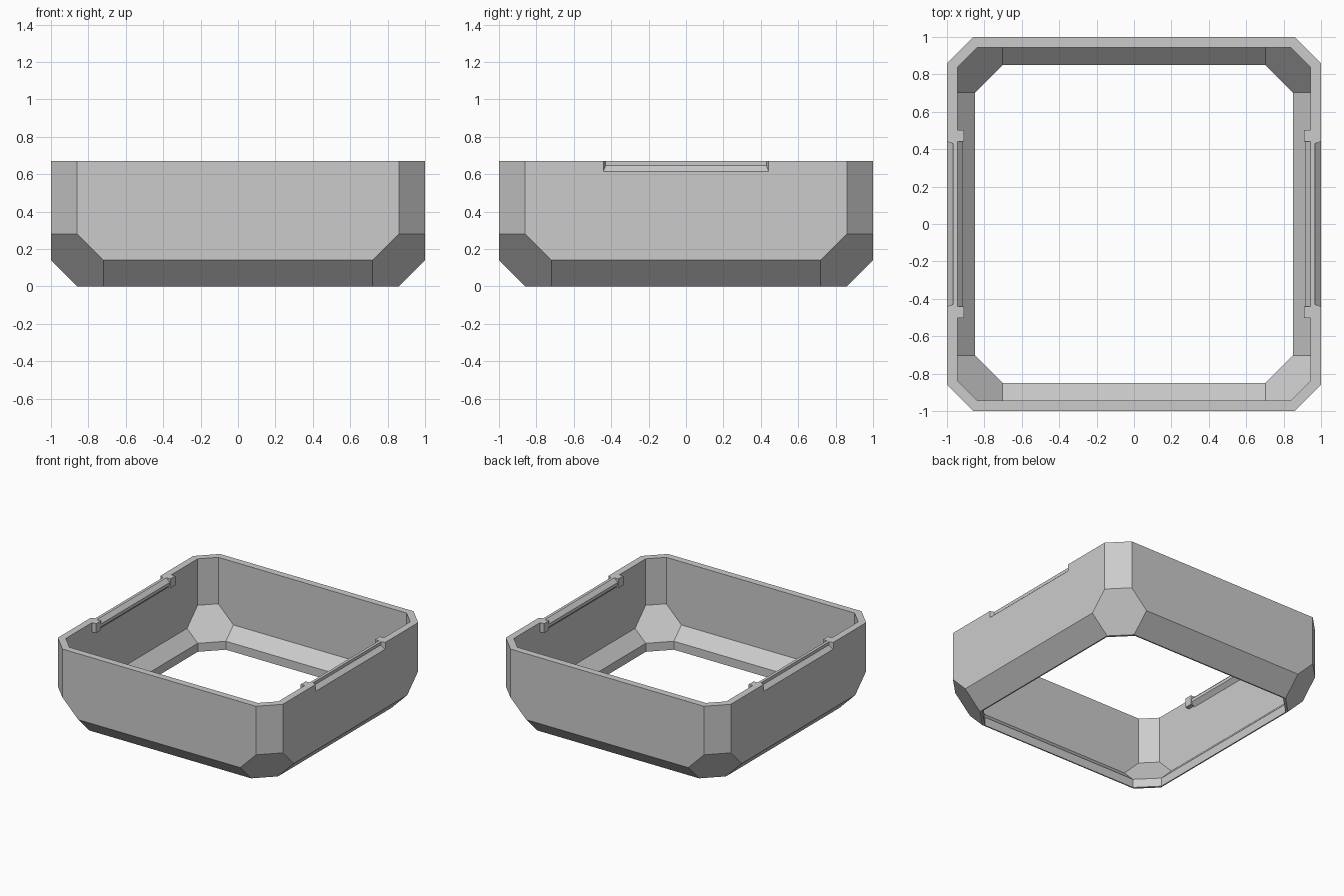
import bpy
import bmesh

cube = bpy.data.objects.get("Cube")
if cube:
    bpy.data.objects.remove(cube, do_unlink=True)

grey = bpy.data.materials.new("light grey")
grey.use_nodes = True
COLOUR = (0.6, 0.6, 0.6, 1)
grey.diffuse_color = COLOUR
grey.node_tree.nodes["Principled BSDF"].inputs["Base Color"].default_value = COLOUR


def make_object(name, bm):
    bmesh.ops.recalc_face_normals(bm, faces=bm.faces)
    mesh = bpy.data.meshes.new(name)
    bm.to_mesh(mesh)
    bm.free()
    mesh.materials.append(grey)
    obj = bpy.data.objects.new(name, mesh)
    bpy.context.collection.objects.link(obj)
    return obj


def octagon(half, flat, z):
    """Square ring with cut corners; flat is the half length of each side."""
    h, f = half, flat
    return [(h, -f, z), (h, f, z), (f, h, z), (-f, h, z),
            (-h, f, z), (-h, -f, z), (-f, -h, z), (f, -h, z)]


def prism(name, profile, side):
    """Bar running along y; profile points are x, z and half length."""
    bm = bmesh.new()
    ends = [[bm.verts.new((side * x, s * y, z)) for x, z, y in profile]
            for s in (-1, 1)]
    for end in ends:
        bm.faces.new(end)
    n = len(profile)
    for i in range(n):
        j = (i + 1) % n
        bm.faces.new((ends[0][i], ends[0][j], ends[1][j], ends[1][i]))
    return make_object(name, bm)


def box(name, lo, hi):
    bm = bmesh.new()
    bmesh.ops.create_cube(bm, size=1)
    for v in bm.verts:
        v.co = [a if c < 0 else b for c, a, b in zip(v.co, lo, hi)]
    return make_object(name, bm)


# Open shell: outer rings going up, then inner rings going down
TOP = 0.67
RINGS = [(0.86, 0.72, 0), (1, 0.72, 0.14), (1, 0.86, 0.28), (1, 0.86, TOP),
         (0.945, 0.837, TOP), (0.945, 0.837, 0.297), (0.945, 0.703, 0.163),
         (0.85, 0.703, 0.068), (0.85, 0.703, 0)]
bm = bmesh.new()
rings = [[bm.verts.new(p) for p in octagon(*r)] for r in RINGS]
for a, b in zip(rings, rings[1:] + rings[:1]):
    for i in range(8):
        j = (i + 1) % 8
        bm.faces.new((a[i], a[j], b[j], b[i]))
bmesh.ops.recalc_face_normals(bm, faces=bm.faces)
# Merge each cut corner into one six-sided face
flat_edges = [e for e in bm.edges if e.calc_face_angle(1) < 0.01
              and abs(e.link_faces[0].normal.z) < 0.9]
bmesh.ops.dissolve_edges(bm, edges=flat_edges, use_verts=False)
shell = make_object("shell", bm)

for side, label in ((1, "left"), (-1, "right")):
    # Snap groove cut into the outer top edge
    groove = prism("groove_cutter", [(1.01, 0.606, 0.445), (0.968, 0.645, 0.43),
                                     (0.968, 0.70, 0.43), (1.01, 0.70, 0.445)], side)
    groove.hide_render = True
    cut = shell.modifiers.new("groove", 'BOOLEAN')
    cut.operation = 'DIFFERENCE'
    cut.solver = 'EXACT'
    cut.object = groove
    bpy.context.view_layer.objects.active = shell
    bpy.ops.object.modifier_apply(modifier=cut.name)
    bpy.data.objects.remove(groove, do_unlink=True)

    # Inner rail behind the groove
    prism(label + "_rail", [(0.95, TOP, 0.445), (0.945, TOP, 0.445),
                            (0.915, 0.64, 0.445), (0.915, 0.615, 0.445),
                            (0.95, 0.58, 0.445)], side)

    # Tabs at both ends of the rail
    for end, place in ((-1, "front"), (1, "back")):
        xs = sorted((side * 0.91, side * 0.95))
        ys = sorted((end * 0.44, end * 0.503))
        box(f"{label}_{place}_tab", (xs[0], ys[0], 0.595), (xs[1], ys[1], TOP))
